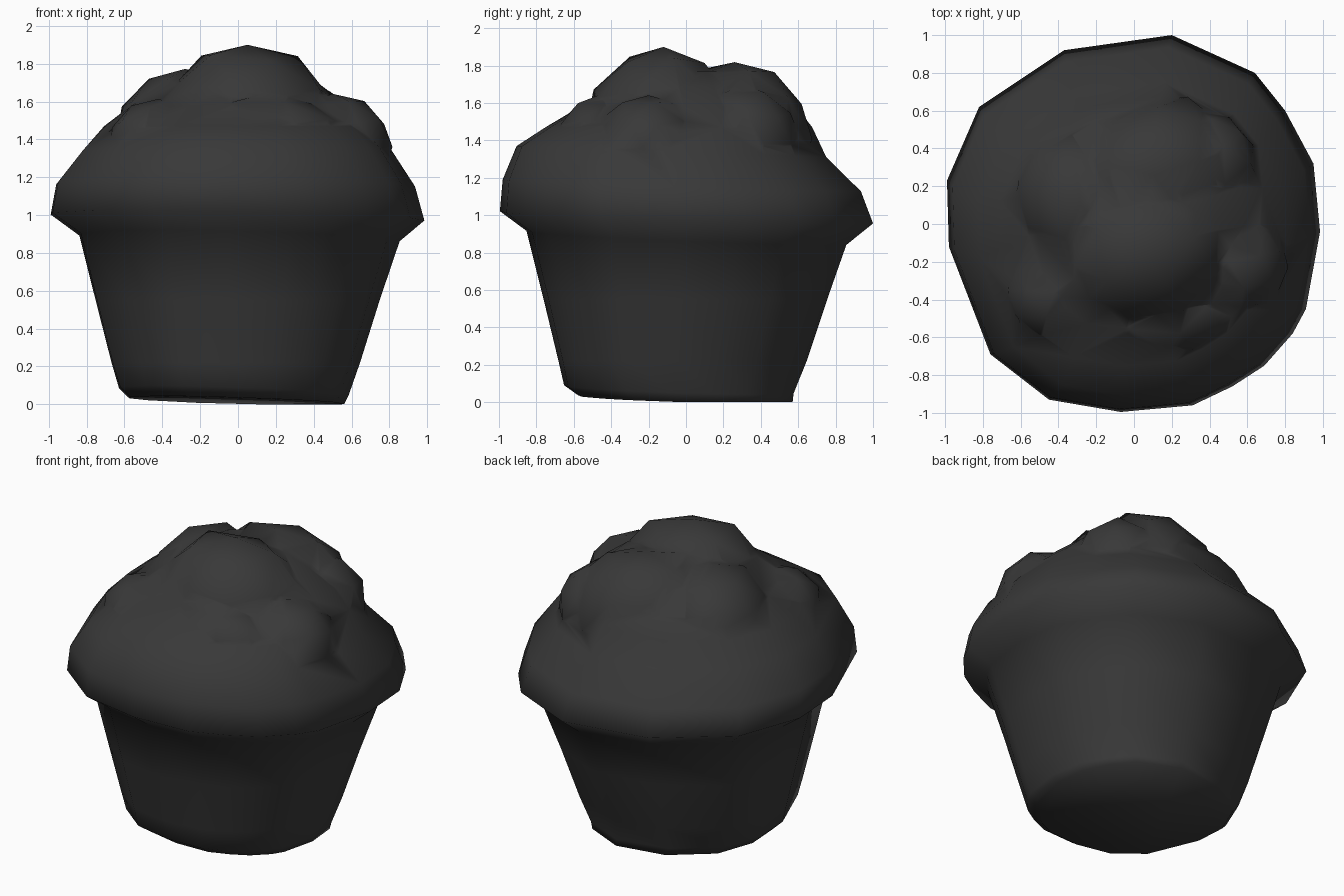
import bpy, bmesh, math
from mathutils import Vector, noise

if "Cube" in bpy.data.objects:
    bpy.data.objects.remove(bpy.data.objects["Cube"])

dark = bpy.data.materials.new("dark_crumb")
dark.diffuse_color = (0.04, 0.04, 0.04, 1)
dark.use_nodes = True
dark.node_tree.nodes["Principled BSDF"].inputs["Base Color"].default_value = dark.diffuse_color

# uneven round outline of the widest rim, seen from above
RIM = [(.2, 1), (.64, .8), (.8, .6), (.95, .32), (.985, -.04), (.91, -.45),
       (.84, -.58), (.69, -.75), (.52, -.86), (.31, -.96), (-.07, -.995), (-.45, -.93),
       (-.76, -.69), (-.98, -.12), (-.99, .23), (-.82, .62), (-.37, .92)]


def make(name, bm):
    bmesh.ops.recalc_face_normals(bm, faces=bm.faces)
    me = bpy.data.meshes.new(name)
    bm.to_mesh(me)
    bm.free()
    me.materials.append(dark)
    obj = bpy.data.objects.new(name, me)
    bpy.context.collection.objects.link(obj)
    return obj


def loft(name, rings):
    """Stack scaled rim outlines: (z, scale, x shift, y shift, tilt in x, tilt in y)."""
    bm = bmesh.new()
    loops = []
    for z, s, cx, cy, tx, ty in rings:
        loops.append([bm.verts.new((x * s + cx, y * s + cy, max(0, z + tx * x + ty * y)))
                      for x, y in RIM])
    n = len(RIM)
    for a, b in zip(loops, loops[1:]):
        for i in range(n):
            bm.faces.new((a[i], a[(i + 1) % n], b[(i + 1) % n], b[i]))
    bm.faces.new(loops[0])
    bm.faces.new(loops[-1])
    return make(name, bm)


def lump(center, radii, turn):
    """Irregular rounded crumb lump."""
    bm = bmesh.new()
    bmesh.ops.create_icosphere(bm, subdivisions=2, radius=1)
    c, s = math.cos(turn), math.sin(turn)
    for v in bm.verts:
        k = 1 + .08 * noise.noise(v.co * 1.7 + Vector(center) * 5)
        x, y, z = (v.co[i] * radii[i] * k for i in range(3))
        v.co = (center[0] + x * c - y * s, center[1] + x * s + y * c, center[2] + z)
    return make("lump", bm)


# paper cup flowing into the overhanging baked top
muffin = loft("muffin", [
    (.018, .575, -.005, -.005, -.018, -.018),
    (.07, .615, -.02, -.04, -.02, -.02),
    (.22, .665, -.01, -.02, 0, 0),
    (.55, .76, 0, -.005, 0, 0),
    (.88, .857, .01, 0, -.02, -.035),
    (.99, 1, 0, 0, -.02, -.03),
    (1.16, .96, -.01, -.025, -.01, -.03),
    (1.34, .83, -.005, -.08, 0, -.03),
    (1.47, .715, 0, -.04, 0, 0),
    (1.58, .58, .01, .01, 0, 0),
    (1.69, .43, .01, .01, 0, 0),
    (1.77, .25, .02, .03, 0, 0)])

# broad lumps: peak, back, left, back right, right, front, front left
LUMPS = [((.05, -.12, 1.41), (.50, .43, .49), .2),
         ((.10, .26, 1.41), (.48, .40, .42), .3),
         ((-.28, .10, 1.40), (.36, .42, .38), .4),
         ((.34, .30, 1.38), (.32, .32, .32), .7),
         ((.50, -.20, 1.36), (.32, .30, .28), .2),
         ((.16, -.46, 1.36), (.44, .25, .28), .1),
         ((-.42, -.36, 1.34), (.27, .28, .28), .6)]
bpy.context.view_layer.objects.active = muffin
for c, r, t in LUMPS:
    part = lump(c, r, t)
    mod = muffin.modifiers.new("union", 'BOOLEAN')
    mod.operation = 'UNION'
    mod.solver = 'EXACT'
    mod.object = part
    bpy.ops.object.modifier_apply(modifier=mod.name)
    bpy.data.objects.remove(part)

# smooth everywhere except at hard creases
bpy.ops.object.select_all(action='DESELECT')
muffin.select_set(True)
bpy.ops.object.shade_smooth_by_angle(angle=math.radians(95))
